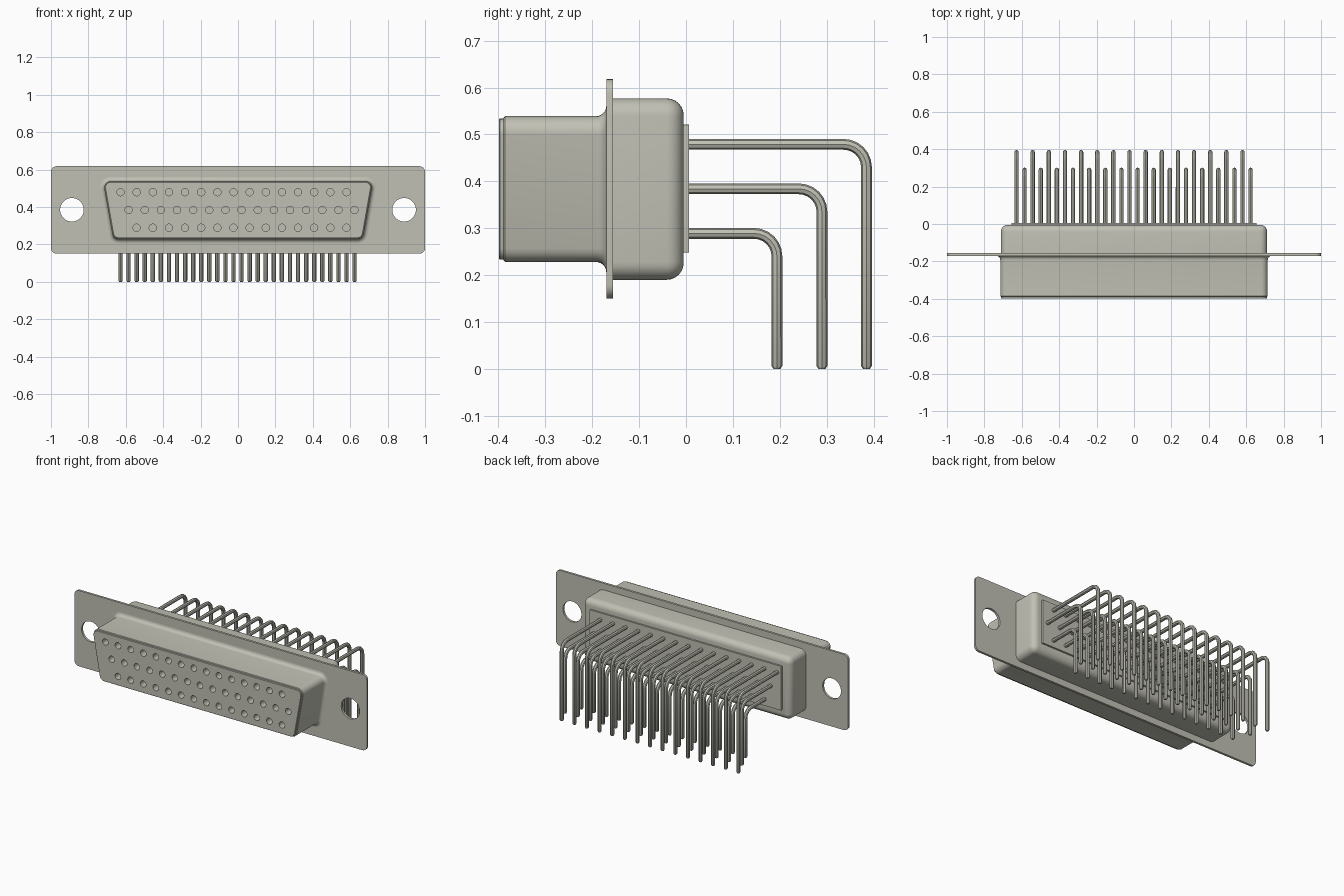
import bpy, bmesh
from math import sin, cos, pi, radians
from mathutils import Vector, Matrix

cube = bpy.data.objects.get("Cube")
if cube:
    bpy.data.objects.remove(cube, do_unlink=True)

metal = bpy.data.materials.new("warm_grey_metal")
metal.use_nodes = True
colour = (0.53, 0.53, 0.46, 1)
metal.diffuse_color = colour
metal.node_tree.nodes["Principled BSDF"].inputs["Base Color"].default_value = colour


def link(name, data):
    ob = bpy.data.objects.new(name, data)
    bpy.context.collection.objects.link(ob)
    data.materials.append(metal)
    return ob


def activate(ob):
    bpy.ops.object.select_all(action='DESELECT')
    ob.select_set(True)
    bpy.context.view_layer.objects.active = ob


def smooth(ob):
    activate(ob)
    bpy.ops.object.shade_smooth_by_angle(angle=radians(35))


def outline(top, bottom, z0, z1, r, grow, steps=6):
    """Rounded trapezoid in xz, with its edge moved outward by grow."""
    corners = [Vector(p) for p in ((-bottom, z0), (bottom, z0), (top, z1), (-top, z1))]
    pts = []
    for i, c in enumerate(corners):
        a = (c - corners[i - 1]).normalized()
        b = (corners[(i + 1) % 4] - c).normalized()
        na, nb = Vector((a.y, -a.x)), Vector((b.y, -b.x))
        centre = c - (na + nb) * r / (1 + na.dot(nb))
        turn = na.angle(nb)
        for k in range(steps + 1):
            t = turn * k / steps
            pts.append(centre + (na * cos(t) + a * sin(t)) * (r + grow))
    return pts


def loft(name, shape, sections):
    """Skin the outline through (y, grow) sections and cap both ends."""
    bm = bmesh.new()
    rings = [[bm.verts.new((p.x, y, p.y)) for p in outline(*shape, g)] for y, g in sections]
    for lo, hi in zip(rings, rings[1:]):
        for i in range(len(lo)):
            bm.faces.new((lo[i - 1], lo[i], hi[i], hi[i - 1]))
    bm.faces.new(rings[0])
    bm.faces.new(rings[-1])
    bmesh.ops.recalc_face_normals(bm, faces=bm.faces)
    me = bpy.data.meshes.new(name)
    bm.to_mesh(me)
    bm.free()
    return link(name, me)


def drill(ob, spots, radius, y, depth, sides):
    """Cut round holes along y at the given xz spots."""
    bm = bmesh.new()
    for x, z in spots:
        m = Matrix.Translation((x, y, z)) @ Matrix.Rotation(pi / 2, 4, 'X')
        bmesh.ops.create_cone(bm, cap_ends=True, segments=sides, radius1=radius,
                              radius2=radius, depth=depth, matrix=m)
    me = bpy.data.meshes.new("hole_cutter")
    bm.to_mesh(me)
    bm.free()
    cutter = link("hole_cutter", me)
    cutter.hide_render = True
    mod = ob.modifiers.new("holes", 'BOOLEAN')
    mod.operation, mod.solver, mod.object = 'DIFFERENCE', 'EXACT', cutter
    activate(ob)
    bpy.ops.object.modifier_apply(modifier=mod.name)
    bpy.data.objects.remove(cutter, do_unlink=True)


quarter = [pi / 2 * k / 6 for k in range(7)]

# Mounting flange with two screw holes
flange = loft("mounting_flange", (1, 1, 0.15, 0.618, 0.03), [(-0.17, 0), (-0.156, 0)])
drill(flange, [(-0.888, 0.385), (0.888, 0.385)], 0.063, -0.163, 0.1, 40)

# Trapezoid front shell, flaring into the flange
D_SHAPE = (0.722, 0.667, 0.228, 0.539, 0.035)
R = 0.022
front_shell = loft("front_shell", D_SHAPE,
                   [(-0.389, -0.003), (-0.386, 0)]
                   + [(-0.17 - R + R * sin(a), R - R * cos(a)) for a in quarter])

# Rear shell with rounded back edges
R2 = 0.036
rear_shell = loft("rear_shell", (0.712, 0.712, 0.19, 0.577, 0.038),
                  [(-0.158, 0)]
                  + [(-0.005 - R2 + R2 * sin(a), R2 * cos(a) - R2) for a in quarter])

# Rear insulator plate
rear_plate = loft("rear_insulator", (0.655, 0.655, 0.248, 0.521, 0.002),
                  [(-0.01, 0), (0.006, 0)])

# Contact rows: first x, count, height, distance behind the shell
PITCH = 0.0863
rows = {"upper": (-0.628, 15, 0.479, 0.385),
        "middle": (-0.585, 15, 0.384, 0.29),
        "lower": (-0.542, 14, 0.289, 0.194)}
spots = [(x + i * PITCH, z) for x, n, z, _ in rows.values() for i in range(n)]

# Front insulator with contact sockets
front_insert = loft("front_insulator", D_SHAPE,
                    [(-0.38, -0.005), (-0.397, -0.005), (-0.399, -0.007)])
# The shell is bored too, so the sockets run deep
for ob in (front_insert, front_shell):
    drill(ob, spots, 0.0195, -0.385, 0.09, 20)

# Right-angle solder pins
BEND, PIN = 0.049, 0.0115
for row, (x0, count, z, y) in rows.items():
    cu = bpy.data.curves.new(row + "_pins", 'CURVE')
    cu.dimensions = '3D'
    cu.bevel_depth, cu.bevel_resolution, cu.use_fill_caps = PIN, 2, True
    path = [(0, z, 1)]
    path += [(y - BEND + BEND * sin(a), z - BEND + BEND * cos(a), 1) for a in quarter]
    path += [(y, 0.006, 1), (y, 0, 0.65)]
    for i in range(count):
        sp = cu.splines.new('POLY')
        sp.points.add(len(path) - 1)
        for pt, (py, pz, rad) in zip(sp.points, path):
            pt.co = (x0 + i * PITCH, py, pz, 1)
            pt.radius = rad
    ob = link(row + "_pins", cu)
    activate(ob)
    bpy.ops.object.convert(target='MESH')
    smooth(bpy.context.view_layer.objects.active)

for ob in (flange, front_shell, rear_shell, rear_plate, front_insert):
    smooth(ob)
bpy.ops.object.select_all(action='DESELECT')
